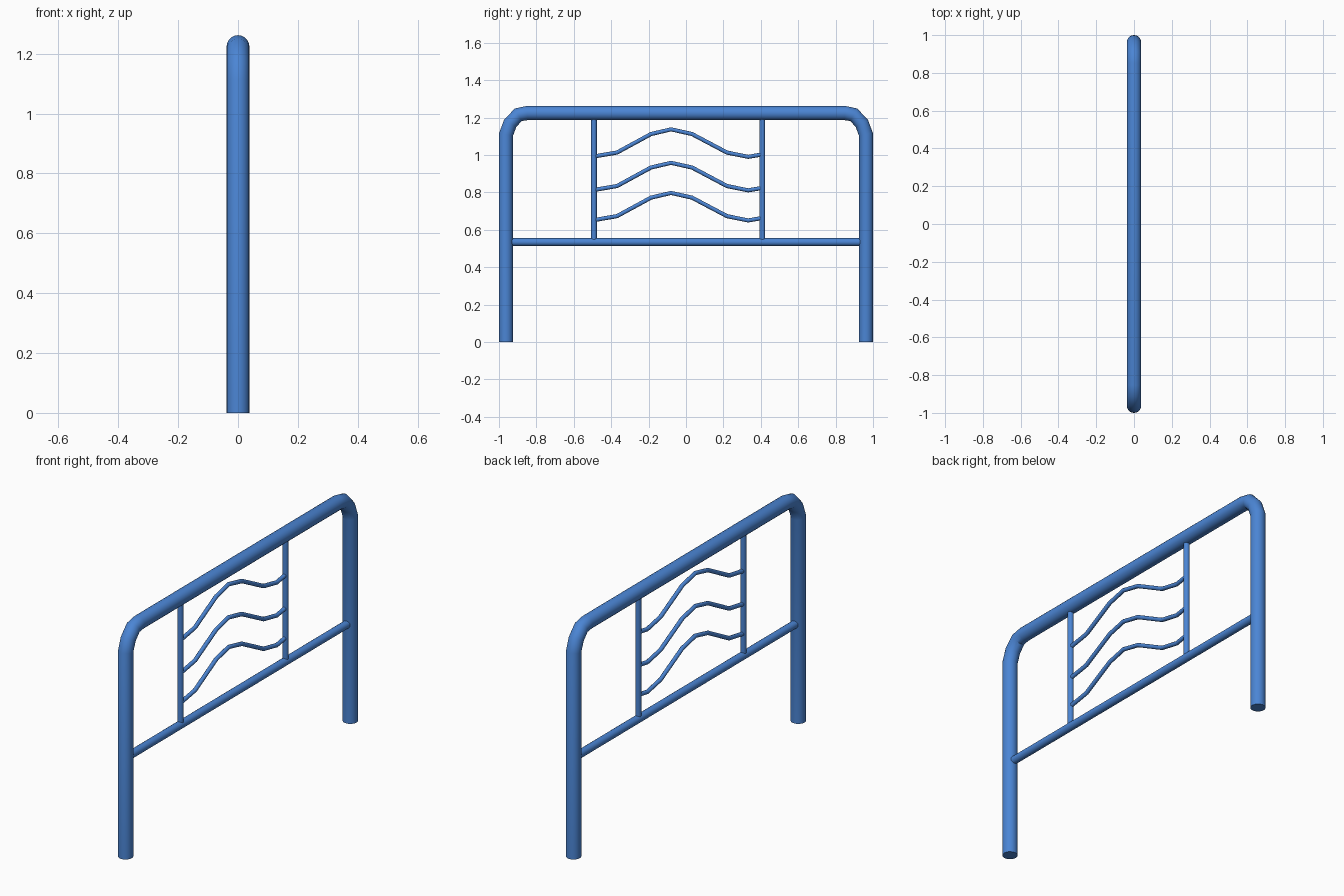
import bpy
import math

cube = bpy.data.objects.get("Cube")
if cube:
    bpy.data.objects.remove(cube, do_unlink=True)

blue = bpy.data.materials.new("blue paint")
blue.use_nodes = True
colour = (0.07, 0.235, 0.66, 1)
blue.diffuse_color = colour
blue.node_tree.nodes["Principled BSDF"].inputs["Base Color"].default_value = colour


def tube(name, path, radius, rings=6):
    """Round capped tube through (y, z) points in the plane x = 0."""
    curve = bpy.data.curves.new(name, "CURVE")
    curve.dimensions = "3D"
    curve.bevel_depth = radius
    curve.bevel_resolution = rings
    curve.use_fill_caps = True
    spline = curve.splines.new("POLY")
    spline.points.add(len(path) - 1)
    for point, (y, z) in zip(spline.points, path):
        point.co = (0, y, z, 1)
    curve.materials.append(blue)
    obj = bpy.data.objects.new(name, curve)
    bpy.context.collection.objects.link(obj)
    bpy.ops.object.select_all(action="DESELECT")
    obj.select_set(True)
    bpy.context.view_layer.objects.active = obj
    bpy.ops.object.convert(target="MESH")
    bpy.ops.object.shade_smooth_by_angle(angle=math.radians(35))
    return obj


# Main hoop: two legs, rounded corners and top bar
half = [(0.962, 0), (0.962, 1.11), (0.94, 1.169), (0.897, 1.215), (0.85, 1.224)]
tube("outer_frame", half + [(-y, z) for y, z in reversed(half)], 0.038, 8)

# Horizontal rail between the legs
tube("lower_rail", [(-0.95, 0.534), (0.95, 0.534)], 0.021)

# Uprights of the decorative panel
for name, y in (("front_upright", -0.492), ("back_upright", 0.408)):
    tube(name, [(y, 0.534), (y, 1.22)], 0.015)

# Three matching wavy bars
wave = [(-0.492, 0.992), (-0.369, 1.013), (-0.187, 1.112), (-0.08, 1.137),
        (0.032, 1.112), (0.219, 1.013), (0.332, 0.99), (0.408, 1.003)]
for name, drop in (("upper", 0), ("middle", 0.179), ("lower", 0.34)):
    tube(name + "_wavy_bar", [(y, z - drop) for y, z in wave], 0.011, 4)
